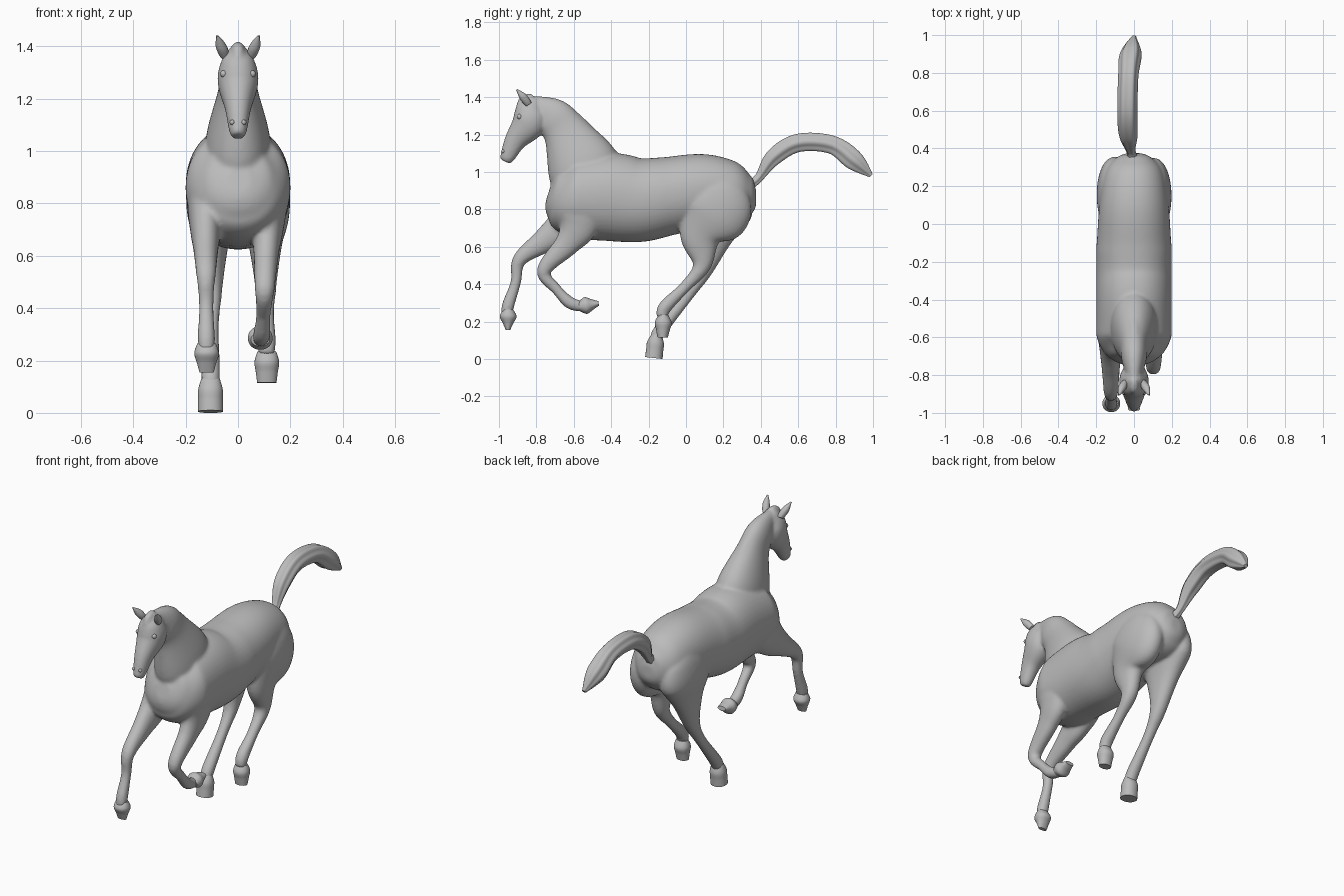
import bpy, bmesh
from math import cos, sin, pi, radians, copysign
from mathutils import Vector, Matrix
from mathutils.geometry import interpolate_bezier

cube = bpy.data.objects.get("Cube")
if cube:
    bpy.data.objects.remove(cube, do_unlink=True)

grey = bpy.data.materials.new("soft grey")
grey.use_nodes = True
grey.diffuse_color = (.5, .5, .5, 1)
shader = grey.node_tree.nodes["Principled BSDF"]
shader.inputs["Base Color"].default_value = grey.diffuse_color
parts = []


def smooth_path(rows):
    """Smooth curve through rows of (y, z, half depth)."""
    rows = [Vector(row) for row in rows]
    padded = [rows[0], *rows, rows[-1]]
    path = []
    for before, start, end, after in zip(padded, rows, rows[1:], padded[3:]):
        handle_out = start + (end - before) / 6
        handle_in = end - (after - start) / 6
        path += interpolate_bezier(start, handle_out, handle_in, end, 9)[:-1]
    return path + [rows[-1]]


def boxy(value):
    """Oval coordinate pushed slightly towards a rounded box."""
    return copysign(abs(value) ** .94, value)


def loft(bm, rows, width, x_start=0, x_end=0, bow=0, ridges=0):
    """Closed tube of oval rings square to the path; width is a rule of the half depth."""
    path = smooth_path(rows)
    last = len(path) - 1
    sides = 48
    rings = []
    for i, point in enumerate(path):
        along = path[min(i + 1, last)] - path[max(i - 1, 0)]
        normal = Vector((0, -along.y, along.x)).normalized()
        t = i / last
        centre = Vector((x_start + (x_end - x_start) * t + bow * sin(pi * t), point.x, point.y))
        ring = []
        for k in range(sides):
            angle = 2 * pi * k / sides
            swell = 1 + ridges * cos(6 * angle)
            across = Vector((width(point.z) * swell * boxy(cos(angle)), 0, 0))
            ring.append(bm.verts.new(centre + across + normal * point.z * swell * boxy(sin(angle))))
        rings.append(ring)
    for ring, following in zip(rings, rings[1:]):
        for k in range(sides):
            bm.faces.new((ring[k - 1], ring[k], following[k], following[k - 1]))
    bm.faces.new(rings[0])
    bm.faces.new(rings[-1])


def finish(name, bm):
    """Turn the bmesh into a named grey object."""
    bmesh.ops.recalc_face_normals(bm, faces=bm.faces[:])
    mesh = bpy.data.meshes.new(name)
    bm.to_mesh(mesh)
    bm.free()
    mesh.materials.append(grey)
    part = bpy.data.objects.new(name, mesh)
    bpy.context.collection.objects.link(part)
    parts.append(part)
    return part


def lofted_part(name, rows, width, **options):
    bm = bmesh.new()
    loft(bm, rows, width, **options)
    return finish(name, bm)


def sphere_part(name, centre, radius):
    bm = bmesh.new()
    bmesh.ops.create_uvsphere(bm, u_segments=16, v_segments=10, radius=radius,
                              matrix=Matrix.Translation(centre))
    finish(name, bm)


def hoof(name, x, top, sole, sole_depth):
    """Hoof flaring below the pastern, then running to the given sole depth."""
    top, sole = Vector(top), Vector(sole)
    flare = .045
    depths = (.026, flare, (flare + sole_depth) / 2, sole_depth)
    rows = [(*top.lerp(sole, i / 3), depth) for i, depth in enumerate(depths)]
    lofted_part(name, rows, hoof_width, x_start=x, x_end=x)


def hoof_width(depth):
    return .02 + depth * .6


def trunk_width(depth):
    return min(.2, depth * .94)


def neck_width(depth):
    return depth * .64


def head_width(depth):
    return depth * .86


def leg_width(depth):
    return min(depth, .025 + depth * .35)


def round_width(depth):
    return depth


# Trunk, neck and head
bm = bmesh.new()
loft(bm, [(-.735, .89, .05), (-.7, .88, .14), (-.6, .86, .21), (-.4, .865, .235),
          (-.25, .85, .225), (-.1, .87, .21), (.1, .9, .195), (.27, .875, .165),
          (.35, .87, .1), (.375, .87, .04)], trunk_width)
loft(bm, [(-.51, .92, .19), (-.56, 1.05, .19), (-.65, 1.22, .12), (-.72, 1.3, .1),
          (-.83, 1.36, .05)], neck_width)
loft(bm, [(-.81, 1.39, .04), (-.83, 1.33, .08), (-.84, 1.26, .09), (-.91, 1.17, .06),
          (-.955, 1.08, .04), (-.967, 1.055, .028)], head_width)

# Mane along the crest, and forelock
loft(bm, [(-.86, 1.38, .025), (-.73, 1.37, .028), (-.62, 1.31, .032),
          (-.48, 1.18, .03), (-.36, 1.07, .02)], round_width)
loft(bm, [(-.82, 1.4, .02), (-.87, 1.385, .024), (-.9, 1.34, .012)], round_width)

# Legs: each pair shares its thickness, each leg has its own pose
fore_depths = (.05, .12, .1, .066, .038, .028, .033, .028)
hind_depths = (.05, .17, .2, .115, .05, .031, .036, .03)
reaching_foreleg = [(-.56, .92), (-.57, .8), (-.65, .71), (-.76, .63),
                    (-.89, .53), (-.91, .41), (-.95, .29), (-.96, .23)]
folded_foreleg = [(-.56, .92), (-.56, .8), (-.58, .7), (-.64, .61),
                  (-.76, .47), (-.69, .37), (-.62, .3), (-.55, .28)]
left_hind_leg = [(.18, 1), (.17, .9), (.14, .78), (.08, .65),
                 (.085, .5), (0, .39), (-.11, .28), (-.13, .22)]
right_hind_leg = [(.18, 1), (.17, .9), (.15, .78), (.13, .64),
                  (.09, .47), (.01, .34), (-.14, .15), (-.16, .09)]
for joints, depths, hip, foot in ((reaching_foreleg, fore_depths, -.125, -.12),
                                  (folded_foreleg, fore_depths, .125, .085),
                                  (left_hind_leg, hind_depths, .1, .11),
                                  (right_hind_leg, hind_depths, -.1, -.105)):
    rows = [(*joint, depth) for joint, depth in zip(joints, depths)]
    loft(bm, rows, leg_width, x_start=hip, x_end=foot)

# Fuse everything so far into one smooth skin
body = finish("body", bm)
fuse = body.modifiers.new("fuse", 'REMESH')
fuse.mode = 'VOXEL'
fuse.voxel_size = .008
relax = body.modifiers.new("relax", 'SMOOTH')
relax.iterations = 12
graph = bpy.context.evaluated_depsgraph_get()
skin = bpy.data.meshes.new_from_object(body.evaluated_get(graph))
body.modifiers.clear()
body.data = skin
skin.materials.clear()
skin.materials.append(grey)

# Hooves
hoof("reaching_fore_hoof", -.12, (-.95, .265), (-.952, .155), .012)
hoof("folded_fore_hoof", .085, (-.57, .28), (-.467, .297), .012)
hoof("left_hind_hoof", .11, (-.12, .235), (-.125, .115), .028)
hoof("right_hind_hoof", -.105, (-.158, .13), (-.172, .005), .047)

# Tail streaming behind in strands
lofted_part("tail", [(.34, .93, .03), (.39, .97, .024), (.47, 1.08, .046), (.6, 1.155, .05),
                     (.78, 1.145, .05), (.9, 1.06, .054), (.99, .98, .012)],
            round_width, bow=-.035, ridges=.07)

# Ears, eyes and nostrils on both sides
for side, label in ((1, "left"), (-1, "right")):
    lofted_part(label + "_ear", [(-.84, 1.36, .018), (-.87, 1.4, .021), (-.905, 1.44, .004)],
                round_width, x_start=side * .048, x_end=side * .08)
    sphere_part(label + "_eye", (side * .054, -.89, 1.295), .014)
    sphere_part(label + "_nostril", (side * .022, -.978, 1.11), .01)

# Smooth shading that keeps the hoof edges crisp
bpy.ops.object.select_all(action='DESELECT')
for part in parts:
    part.select_set(True)
bpy.context.view_layer.objects.active = body
bpy.ops.object.shade_smooth_by_angle(angle=radians(50))
